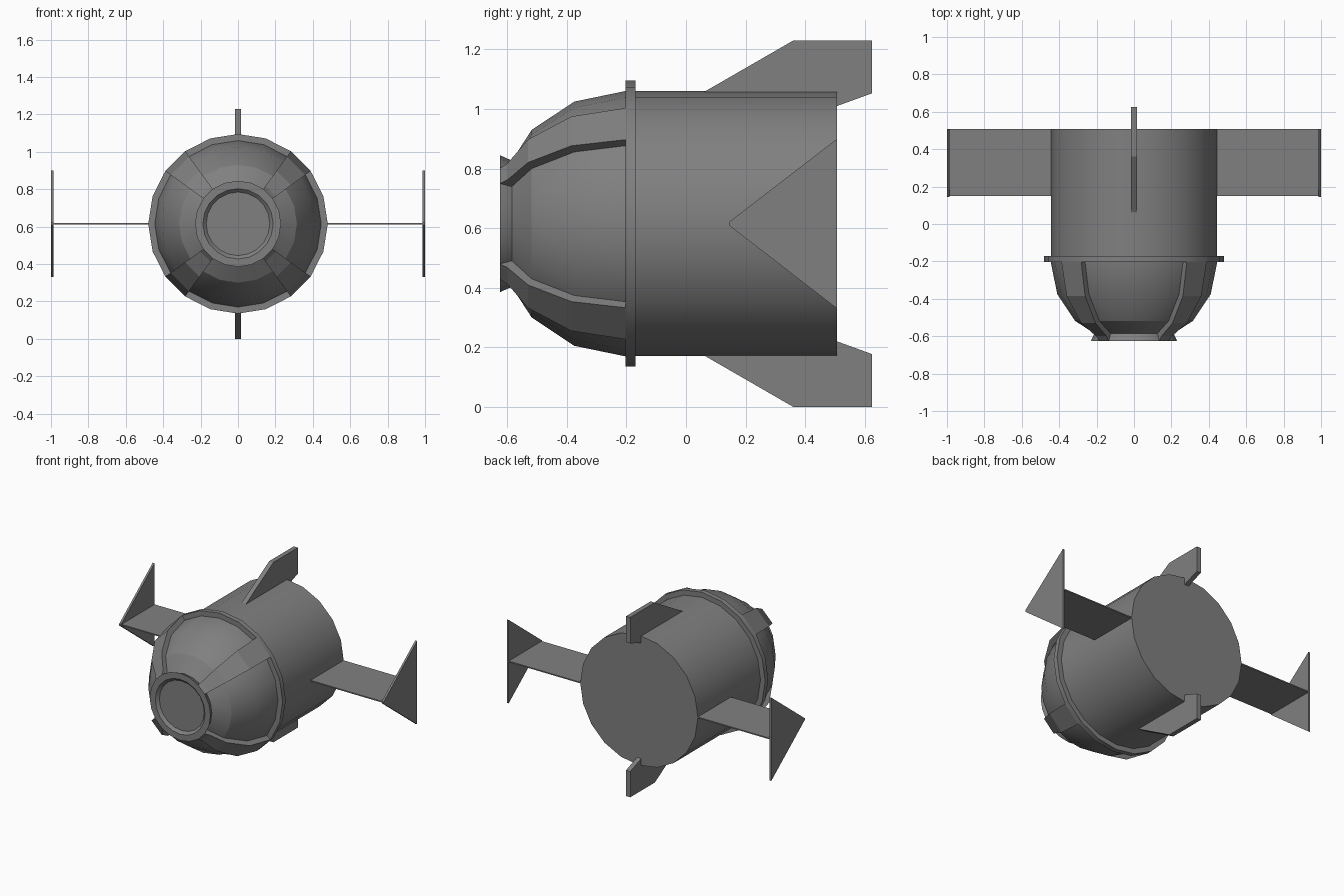
import bpy, bmesh
from math import cos, sin, radians

if "Cube" in bpy.data.objects:
    bpy.data.objects.remove(bpy.data.objects["Cube"])

CZ, SIDES = 0.615, 20
STEP = 360 / SIDES

# Dark grey paint for the whole craft
paint = bpy.data.materials.new("dark_grey")
paint.diffuse_color = (0.216, 0.216, 0.216, 1)
paint.use_nodes = True
paint.node_tree.nodes["Principled BSDF"].inputs["Base Color"].default_value = paint.diffuse_color


def finish(name, bm, smooth=False):
    bmesh.ops.remove_doubles(bm, verts=bm.verts, dist=1e-5)
    bmesh.ops.recalc_face_normals(bm, faces=bm.faces)
    me = bpy.data.meshes.new(name)
    bm.to_mesh(me)
    bm.free()
    me.materials.append(paint)
    ob = bpy.data.objects.new(name, me)
    bpy.context.collection.objects.link(ob)
    if smooth:
        bpy.ops.object.select_all(action='DESELECT')
        ob.select_set(True)
        bpy.context.view_layer.objects.active = ob
        bpy.ops.object.shade_smooth_by_angle(angle=radians(22))
    return ob


def ring_verts(bm, profile, deg):
    a = radians(deg)
    return [bm.verts.new((r * cos(a), y, CZ + r * sin(a))) for y, r in profile]


def lathe(name, profile, closed=False, smooth=True):
    """Revolve (y, radius) points around the hull axis."""
    bm = bmesh.new()
    rows = [ring_verts(bm, profile, i * STEP) for i in range(SIDES)]
    n = len(profile)
    for i in range(SIDES):
        a, b = rows[i], rows[(i + 1) % SIDES]
        for j in range(n if closed else n - 1):
            k = (j + 1) % n
            bm.faces.new((a[j], a[k], b[k], b[j]))
    if not closed:
        bm.faces.new([r[0] for r in rows])
        bm.faces.new([r[-1] for r in rows])
    return finish(name, bm, smooth)


def plate(name, outline, x0, x1):
    """Extrude a (y, z) outline between two x positions."""
    bm = bmesh.new()
    f = bm.faces.new([bm.verts.new((x0, y, z)) for y, z in outline])
    g = bmesh.ops.extrude_face_region(bm, geom=[f])['geom']
    bmesh.ops.translate(bm, vec=(x1 - x0, 0, 0),
                        verts=[v for v in g if isinstance(v, bmesh.types.BMVert)])
    return finish(name, bm)


# Main hull, canopy dome and collar
lathe("hull", [(-0.19, 0.445), (0.507, 0.445)])
dome = [(-0.19, 0.446), (-0.205, 0.445), (-0.375, 0.41), (-0.518, 0.315), (-0.585, 0.212)]
lathe("canopy_dome", dome)
lathe("collar_ring", [(-0.203, 0.43), (-0.203, 0.48), (-0.17, 0.48), (-0.17, 0.43)], closed=True)

# Flared nose rim with a recessed round window
lathe("nose_rim", [(-0.57, 0.20), (-0.585, 0.212), (-0.625, 0.23), (-0.625, 0.188),
                   (-0.607, 0.17), (-0.57, 0.17)], closed=True)
lathe("nose_window", [(-0.607, 0.175), (-0.57, 0.175)])

# Four raised canopy ribs, each one hull facet wide
outer = [(-0.19, 0.48), (-0.203, 0.48), (-0.385, 0.445), (-0.53, 0.35), (-0.60, 0.25), (-0.625, 0.23)]
inner = [(-0.58, 0.20), (-0.51, 0.28), (-0.36, 0.38), (-0.19, 0.41)]
for q in range(4):
    bm = bmesh.new()
    prof = outer + inner
    a = ring_verts(bm, prof, 36 + q * 90)
    b = ring_verts(bm, prof, 54 + q * 90)
    for j in range(len(prof)):
        k = (j + 1) % len(prof)
        bm.faces.new((a[j], a[k], b[k], b[j]))
    bm.faces.new(a)
    bm.faces.new(b[::-1])
    finish(f"canopy_rib_{q + 1}", bm)

# Top and bottom tail fins
fin = [(0.06, 1.057), (0.36, 1.23), (0.625, 1.23), (0.625, 1.053), (0.507, 1.01), (0.06, 1.01)]
plate("top_fin", fin, -0.016, 0.016)
plate("bottom_fin", [(y, 2 * CZ - z) for y, z in fin], -0.016, 0.016)

# Side wings with triangular end plates
for side, s in (("right", 1), ("left", -1)):
    plate(f"{side}_wing", [(0.15, CZ - 0.004), (0.507, CZ - 0.004),
                           (0.507, CZ + 0.004), (0.15, CZ + 0.004)], s * 0.43, s * 0.99)
    plate(f"{side}_end_plate", [(0.145, CZ + 0.006), (0.145, CZ - 0.006),
                                (0.507, 0.33), (0.507, 0.90)], s * 0.986, s * 1.0)
